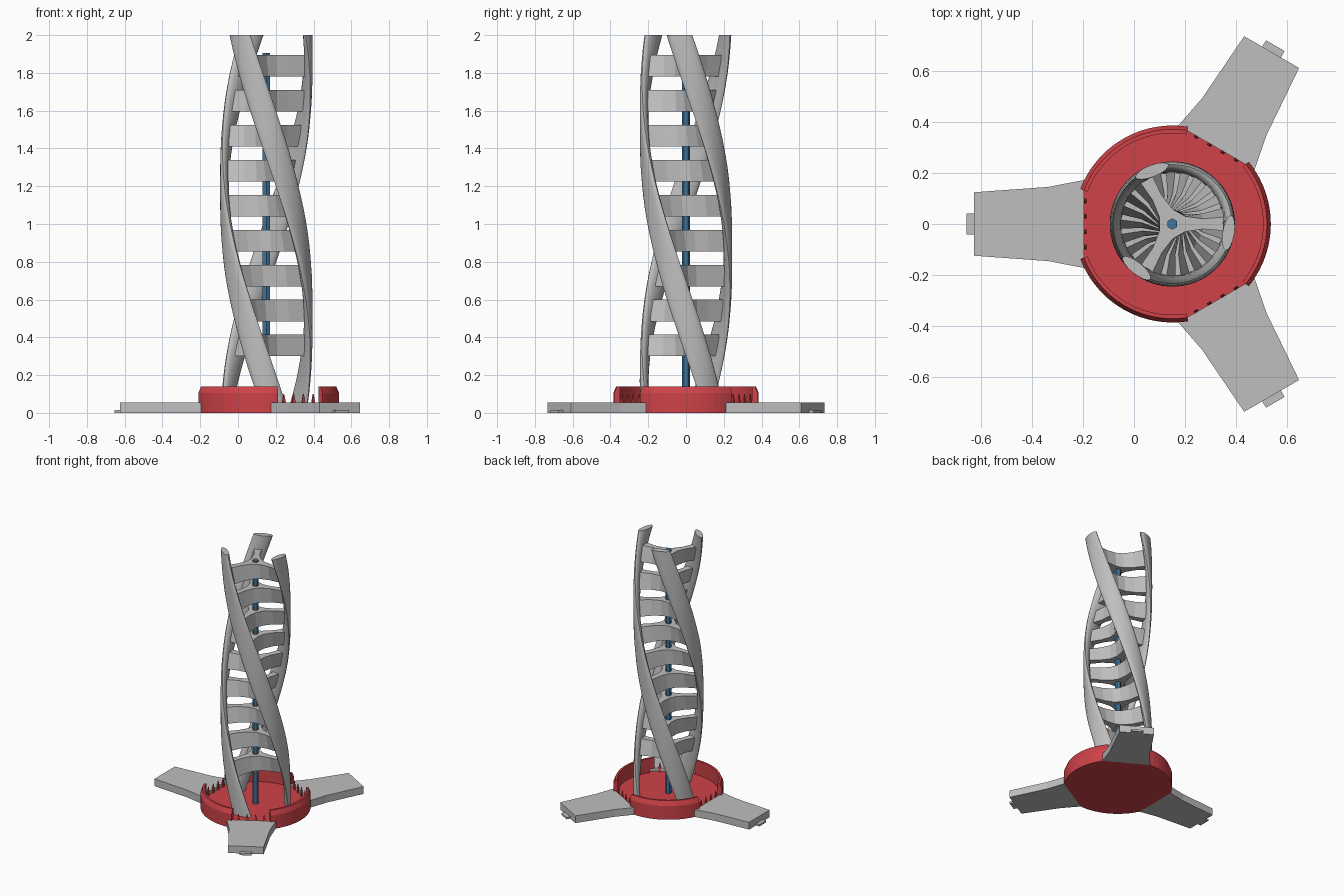
import bpy, bmesh, math
from math import sin, cos, radians, pi

if "Cube" in bpy.data.objects:
    bpy.data.objects.remove(bpy.data.objects["Cube"])

CX = 0.15            # tower axis
LEGS = (60, 180, 300)
TWIST = 86           # degrees of turn per unit of height


def material(name, rgb):
    m = bpy.data.materials.new(name)
    m.diffuse_color = (*rgb, 1)
    m.use_nodes = True
    m.node_tree.nodes["Principled BSDF"].inputs["Base Color"].default_value = m.diffuse_color
    return m


GREY = material("light grey", (0.52, 0.52, 0.52))
RED = material("red", (0.62, 0.055, 0.065))
BLUE = material("steel blue", (0.05, 0.18, 0.34))


def build(name, rings, mat, smooth=False, closed=False):
    """Skin a list of equal-length vertex rings, capped (or joined end to end)."""
    bm = bmesh.new()
    vs = [[bm.verts.new((x + CX, y, z)) for x, y, z in r] for r in rings]
    n = len(vs[0])
    pairs = list(zip(vs, vs[1:]))
    if closed:
        pairs.append((vs[-1], vs[0]))
    for a, b in pairs:
        for i in range(n):
            j = (i + 1) % n
            bm.faces.new((a[i], a[j], b[j], b[i]))
    if not closed:
        bm.faces.new(vs[0][::-1])
        bm.faces.new(vs[-1])
    bmesh.ops.recalc_face_normals(bm, faces=bm.faces)
    me = bpy.data.meshes.new(name)
    bm.to_mesh(me)
    bm.free()
    me.materials.append(mat)
    ob = bpy.data.objects.new(name, me)
    bpy.context.collection.objects.link(ob)
    if smooth:
        bpy.ops.object.select_all(action='DESELECT')
        ob.select_set(True)
        bpy.context.view_layer.objects.active = ob
        bpy.ops.object.shade_smooth_by_angle(angle=radians(40))
    return ob


def turn(p, deg):
    c, s = cos(radians(deg)), sin(radians(deg))
    return (p[0] * c - p[1] * s, p[0] * s + p[1] * c)


def prism(name, outline, z0, z1, deg, mat, twist=0):
    return build(name, [[(*turn(p, deg + t), z) for p in outline]
                        for z, t in ((z0, twist), (z1, 0))], mat)


# Twisted strands with a flat oval cross-section
for k in range(3):
    rings = []
    for i in range(29):
        z = 0.03 + (2 - 0.03) * i / 28
        ang = -9 + 120 * k + TWIST * (2 - z)
        rings.append([(*turn((0.222 + 0.023 * cos(t), 0.069 * sin(t)), ang), z)
                      for t in (2 * pi * j / 16 for j in range(16))])
    build(f"strand_{k + 1}", rings, GREY, smooth=True)

# Three-armed rungs turning with the strands
star = []
for k in range(3):
    arm = [(0.05, -0.03), (0.12, -0.02), (0.215, -0.028),
           (0.215, 0.028), (0.12, 0.02), (0.05, 0.03)]
    star += [turn(p, 120 * k) for p in arm]
for i in range(9):
    z0 = 0.3 + 0.185 * i
    z1 = z0 + 0.114
    prism(f"rung_{i + 1}", star, z0, z1, -9 + TWIST * (2 - z1), GREY, TWIST * 0.114)

# Central hexagonal pole
prism("centre_pole", [turn((0.022, 0), 60 * i + 30) for i in range(6)],
      0.03, 1.905, 0, BLUE)

# Dish floor, cut straight where the legs join
R, CHORD = 0.385, 0.345
edge = math.degrees(math.acos(CHORD / R))
floor = []
for leg in LEGS:
    a0, a1 = leg + edge, leg + 120 - edge
    floor += [turn((R, 0), a0 + (a1 - a0) * i / 10) for i in range(11)]
prism("dish_floor", floor, 0, 0.03, 0, RED)

# Dish wall segments between the legs, chamfered at the top
wall = [(0.355, 0.02), (0.355, 0.14), (0.37, 0.14), (0.385, 0.105), (0.385, 0.0)]
for k, mid in enumerate((0, 120, 240)):
    for half, prof, tag in ((60 - edge, wall, "wall"),
                            (39.2, [(r, max(z, 0.056)) for r, z in wall], "wall_end")):
        spans = [(-half, half)] if tag == "wall" else [(-half, edge - 60), (60 - edge, half)]
        for s, (a, b) in enumerate(spans):
            n = 12 if tag == "wall" else 2
            build(f"dish_{tag}_{k + 1}_{s + 1}",
                  [[(*turn((r, 0), mid + a + (b - a) * i / n), z) for r, z in prof]
                   for i in range(n + 1)], RED)

# Legs with end tab, and a row of small red teeth along each joint
half_leg = [(0.345, 0.172), (0.485, 0.145), (0.776, 0.124)]
leg_outline = half_leg + [(x, -y) for x, y in half_leg[::-1]]
tab = [(0.77, 0.042), (0.805, 0.042), (0.805, -0.042), (0.77, -0.042)]
for k, deg in enumerate(LEGS):
    prism(f"leg_{k + 1}", leg_outline, 0, 0.056, deg, GREY)
    prism(f"leg_tab_{k + 1}", tab, 0, 0.014, deg, GREY)
    for i in range(4):
        y = -0.09 + 0.06 * i
        base = [(0.336, y - 0.009), (0.346, y - 0.009), (0.346, y + 0.009), (0.336, y + 0.009)]
        tip = [(0.34 + (x - 0.34) * 0.3, y + (v - y) * 0.2) for x, v in base]
        build(f"joint_tooth_{k + 1}_{i + 1}",
              [[(*turn(p, deg), 0.03) for p in base],
               [(*turn(p, deg), 0.06) for p in base],
               [(*turn(p, deg), 0.1) for p in tip]], RED)
